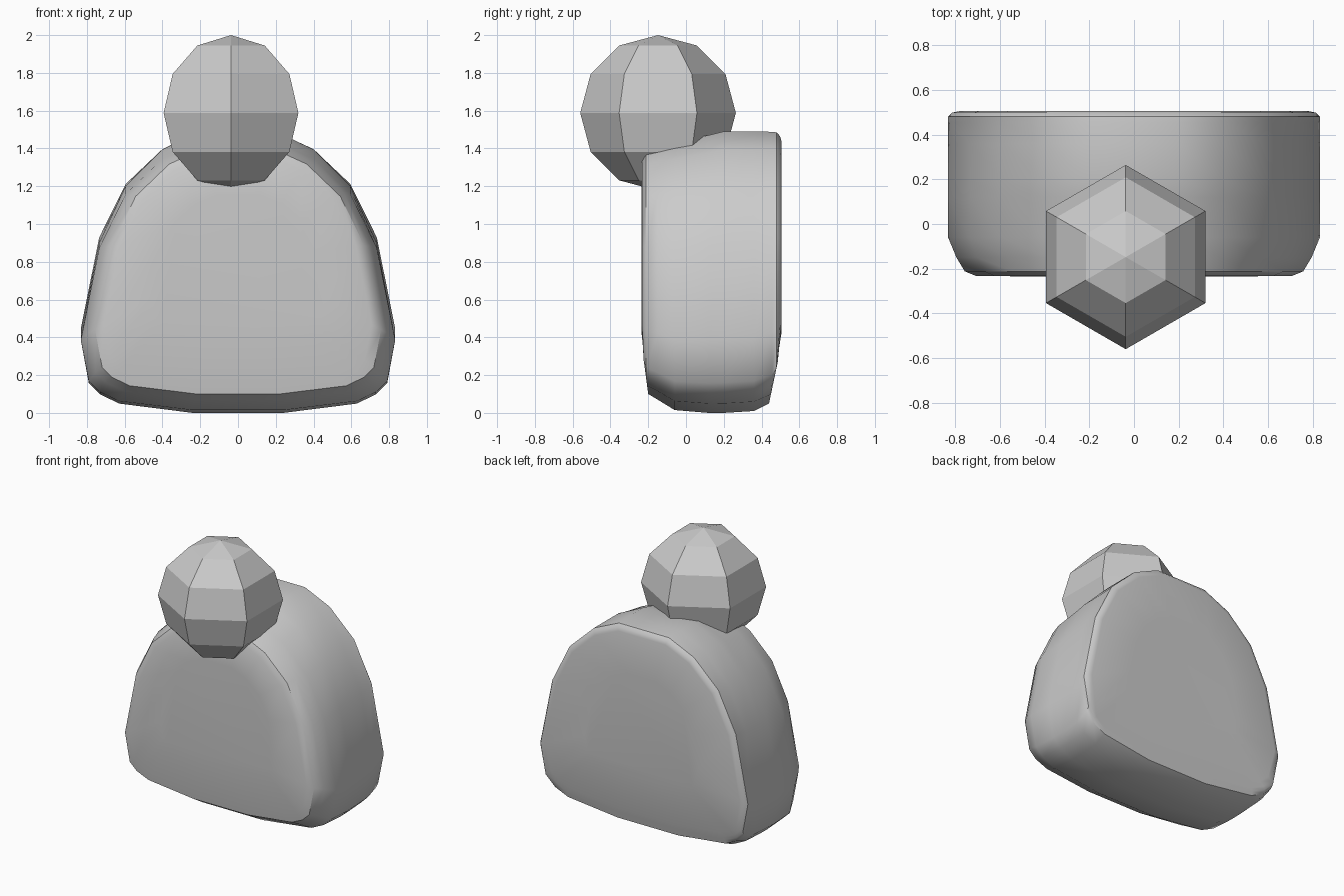
import bpy, bmesh, math

if "Cube" in bpy.data.objects:
    bpy.data.objects.remove(bpy.data.objects["Cube"])

def finish(bm, name):
    bmesh.ops.recalc_face_normals(bm, faces=bm.faces)
    mesh = bpy.data.meshes.new(name)
    bm.to_mesh(mesh)
    bm.free()
    obj = bpy.data.objects.new(name, mesh)
    bpy.context.collection.objects.link(obj)
    return obj

# Body: half outline (x, z) mirrored, then lofted from front to back
half = [(0.24, 0), (0.63, 0.05), (0.73, 0.10), (0.79, 0.16), (0.832, 0.39),
        (0.735, 0.90), (0.595, 1.20), (0.40, 1.395), (0.20, 1.49)]
outline = half + [(-x, z) for x, z in reversed(half)]

# Section rings: y, width scale, bottom z, top z
sections = [(-0.235, 0.55, 0.42, 1.15), (-0.232, 0.85, 0.15, 1.36),
            (-0.212, 0.91, 0.10, 1.40), (-0.15, 0.955, 0.07, 1.415),
            (-0.06, 1, 0.015, 1.435), (0.12, 1, 0, 1.47), (0.20, 1, 0, 1.49),
            (0.36, 1, 0.01, 1.49), (0.455, 1, 0.05, 1.488),
            (0.48, 1, 0.08, 1.485), (0.498, 0.98, 0.10, 1.465),
            (0.505, 0.94, 0.13, 1.44), (0.505, 0.55, 0.42, 1.15)]

bm = bmesh.new()
rings = []
for y, sx, zb, zt in sections:
    ring = []
    for x, z in outline:
        zz = zb + z / 1.49 * (zt - zb)
        # front and back faces taper inward near the base
        low = min(1, (zz - 0.1) / 0.26)
        yy = max(-0.2 - 0.035 * low, min(0.45 + 0.055 * low, y))
        ring.append(bm.verts.new((x * sx, yy, zz)))
    rings.append(ring)
n = len(outline)
for a, b in zip(rings, rings[1:]):
    for i in range(n):
        j = (i + 1) % n
        bm.faces.new((a[i], a[j], b[j], b[i]))
bm.faces.new(rings[0])
bm.faces.new(rings[-1])
body = finish(bm, "body")
bpy.context.view_layer.objects.active = body
body.select_set(True)
bpy.ops.object.shade_smooth_by_angle(angle=math.radians(40))

# Head: faceted six-sided ball
bm = bmesh.new()
bmesh.ops.create_uvsphere(bm, u_segments=6, v_segments=6, radius=0.412)
head = finish(bm, "head")
head.location = (-0.037, -0.148, 1.588)
